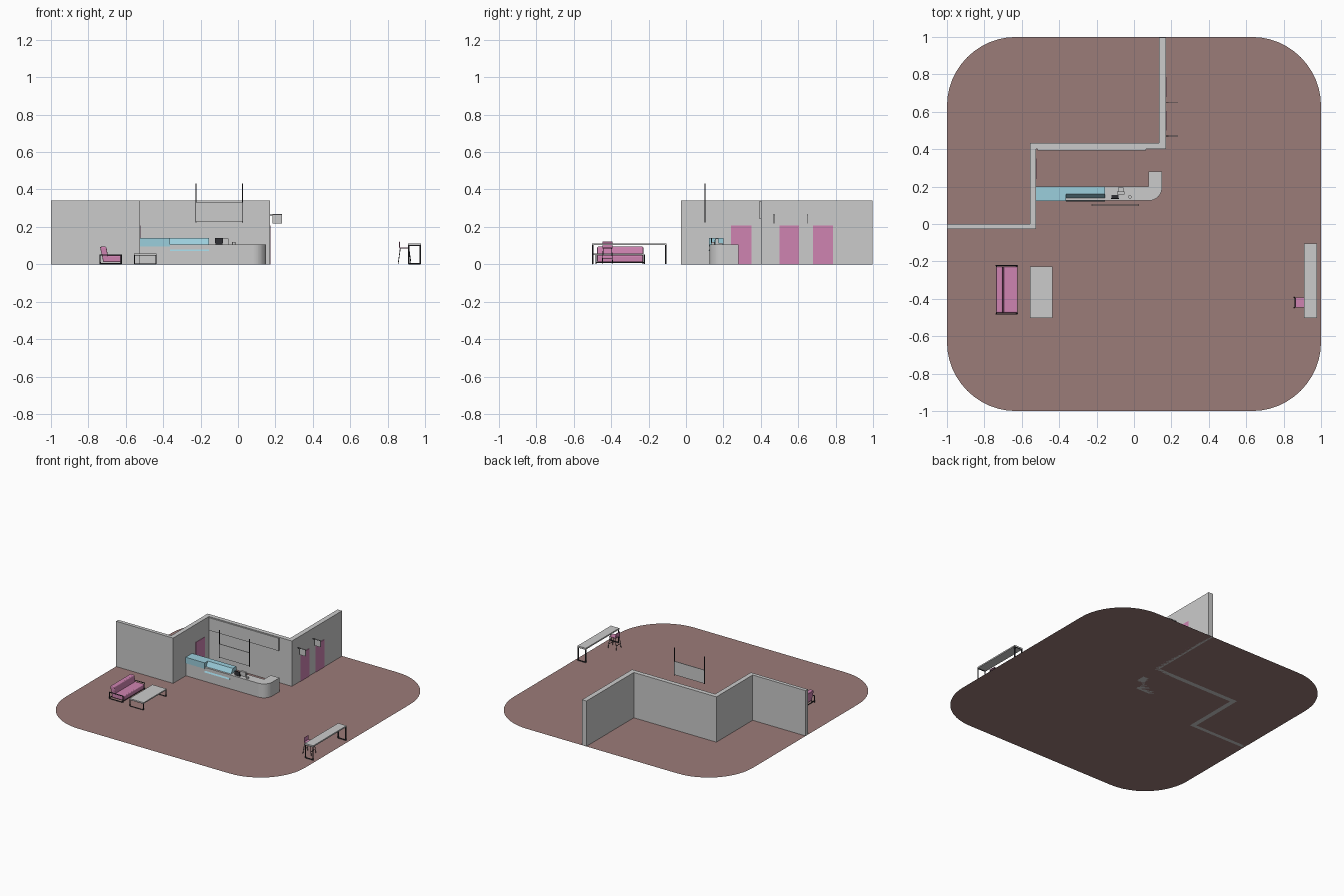
import bpy, bmesh, math
from mathutils import Vector

if "Cube" in bpy.data.objects:
    bpy.data.objects.remove(bpy.data.objects["Cube"])


def material(name, rgb):
    m = bpy.data.materials.new(name)
    m.diffuse_color = (*rgb, 1)
    m.use_nodes = True
    m.node_tree.nodes["Principled BSDF"].inputs["Base Color"].default_value = m.diffuse_color
    return m


FLOOR = material("floor_brown", (0.33, 0.20, 0.19))
PINK = material("pink", (0.62, 0.23, 0.44))
BLUE = material("glass_blue", (0.33, 0.62, 0.72))
DARK = material("dark_metal", (0.03, 0.03, 0.035))


def finish(name, bm, mat=None, bevel=0):
    bmesh.ops.recalc_face_normals(bm, faces=bm.faces)
    me = bpy.data.meshes.new(name)
    bm.to_mesh(me)
    bm.free()
    ob = bpy.data.objects.new(name, me)
    bpy.context.collection.objects.link(ob)
    if mat:
        me.materials.append(mat)
    if bevel:
        mod = ob.modifiers.new("round", 'BEVEL')
        mod.width, mod.segments = bevel, 3
    return ob


def prism(name, pts, depth, mat=None, bevel=0):
    """Extrude a planar outline of 3D points along a vector."""
    bm = bmesh.new()
    face = bm.faces.new([bm.verts.new(p) for p in pts])
    if depth:
        new = bmesh.ops.extrude_face_region(bm, geom=[face])["geom"]
        # keep the starting face as the closing cap
        moved = [v for v in new if isinstance(v, bmesh.types.BMVert)]
        bmesh.ops.translate(bm, verts=moved, vec=depth)
        if not face.is_valid or len(bm.faces) < len(pts) + 2:
            bmesh.ops.holes_fill(bm, edges=bm.edges)
    return finish(name, bm, mat, bevel)


def box(name, x, y, z, mat=None, bevel=0):
    pts = [(x[0], y[0], z[0]), (x[1], y[0], z[0]), (x[1], y[1], z[0]), (x[0], y[1], z[0])]
    return prism(name, pts, (0, 0, z[1] - z[0]), mat, bevel)


def bars(name, paths, r, mat=DARK, sides=8):
    """Straight rods along each polyline, joined in one object."""
    bm = bmesh.new()
    for path in paths:
        for a, b in zip(path, path[1:]):
            a, b = Vector(a), Vector(b)
            d = b - a
            mtx = d.to_track_quat('Z', 'Y').to_matrix().to_4x4()
            mtx.translation = (a + b) / 2
            bmesh.ops.create_cone(bm, cap_ends=True, segments=sides, radius1=r,
                                  radius2=r, depth=d.length + r, matrix=mtx)
    return finish(name, bm, mat)


def arc(cx, cy, r, a0, a1, n=12):
    return [(cx + r * math.cos(math.radians(a0 + (a1 - a0) * i / n)),
             cy + r * math.sin(math.radians(a0 + (a1 - a0) * i / n)), 0) for i in range(n + 1)]


# Rounded floor
R = 0.37
outline = []
for k, (sx, sy) in enumerate([(1, 1), (-1, 1), (-1, -1), (1, -1)]):
    outline += arc(sx * (1 - R), sy * (1 - R), R, 90 * k, 90 * k + 90)
prism("floor", outline, None, FLOOR)

# Stepped wall
wall = [(-1, -0.027), (-0.523, -0.027), (-0.523, 0.4), (0.17, 0.4), (0.17, 0.998),
        (0.133, 0.998), (0.133, 0.433), (-0.557, 0.433), (-0.557, 0), (-1, 0)]
prism("wall", [(x, y, 0) for x, y in wall], (0, 0, 0.342))
box("wall_sign_board", (-0.515, 0.065), (0.392, 0.401), (0.242, 0.338))

# Doors and projecting door signs
box("side_door", (-0.525, -0.52), (0.24, 0.35), (0, 0.208), PINK)
for i, y in enumerate((0.5, 0.68)):
    box(f"door_{i}", (0.168, 0.173), (y, y + 0.105), (0, 0.208), PINK)
    ys = y - 0.029
    box(f"door_sign_{i}", (0.185, 0.235), (ys - 0.002, ys + 0.002), (0.217, 0.268))
    bars(f"door_sign_bracket_{i}", [[(0.168, ys, 0.264), (0.235, ys, 0.264)]], 0.0025)

# Counter with a rounded return
counter = ([(-0.523, 0.125, 0)] + arc(0.08, 0.195, 0.07, -90, 0)
           + [(0.15, 0.28, 0), (0.077, 0.28, 0), (0.077, 0.2, 0), (-0.523, 0.2, 0)])
prism("counter", counter, (0, 0, 0.105))

# Display case: square half and sloped glass half
box("display_case", (-0.523, -0.364), (0.123, 0.201), (0.095, 0.14), BLUE)
slope = [(0.119, 0.07), (0.16, 0.14), (0.201, 0.14), (0.201, 0.095), (0.128, 0.07)]
prism("sloped_display_case", [(-0.364, y, z) for y, z in slope], (0.209, 0, 0), BLUE)

# Counter equipment
box("till_base", (-0.12, -0.082), (0.14, 0.155), (0.105, 0.113), DARK)
box("till_screen", (-0.123, -0.08), (0.135, 0.14), (0.113, 0.141), DARK)
box("machine_body", (-0.092, -0.05), (0.158, 0.175), (0.105, 0.138))
box("machine_tray", (-0.085, -0.057), (0.175, 0.195), (0.105, 0.115))
bars("cup", [[(-0.022, 0.145, 0.106), (-0.022, 0.145, 0.114)]], 0.009, None, 16)

# Hanging menu board
box("menu_board", (-0.225, 0.024), (0.099, 0.104), (0.228, 0.33))
bars("menu_rods", [[(x, 0.1015, 0.225), (x, 0.1015, 0.43)] for x in (-0.225, 0.024)], 0.003)

# Sofa
box("sofa_seat", (-0.705, -0.622), (-0.475, -0.228), (0.012, 0.046), PINK, 0.006)
back = [(-0.72, 0.012), (-0.69, 0.012), (-0.704, 0.094), (-0.738, 0.094)]
prism("sofa_back", [(x, -0.475, z) for x, z in back], (0, 0.247, 0), PINK, 0.006)
loops = [[(-0.738, y, 0.003), (-0.738, y, 0.05), (-0.624, y, 0.05),
          (-0.624, y, 0.003), (-0.738, y, 0.003)] for y in (-0.481, -0.222)]
rails = [[(x, -0.481, 0.01), (x, -0.222, 0.01)] for x in (-0.735, -0.627)]
bars("sofa_frame", loops + rails, 0.003)


# Tables: slab on two loop-shaped ends
def table(name, x, y, h, t, r):
    box(name + "_top", x, y, (h - t, h))
    a, b = x[0] + r, x[1] - r
    ends = [[(a, k, h - t), (a, k, r), (b, k, r), (b, k, h - t), (a, k, h - t)]
            for k in (y[0] + r, y[1] - r)]
    bars(name + "_legs", ends, r)


table("coffee_table", (-0.555, -0.437), (-0.502, -0.228), 0.059, 0.009, 0.0025)
table("bar_table", (0.909, 0.979), (-0.502, -0.103), 0.112, 0.01, 0.004)

# Stool tucked under the bar table
box("stool_seat", (0.862, 0.918), (-0.447, -0.393), (0.085, 0.09), PINK, 0.002)
box("stool_back", (0.862, 0.866), (-0.447, -0.393), (0.09, 0.121), PINK, 0.0015)
legs = [[(sx, y, 0.087), (fx, y + dy, 0.002)]
        for sx, fx in ((0.868, 0.856), (0.914, 0.925)) for y, dy in ((-0.442, -0.006), (-0.398, 0.006))]
rest = [[(0.86, -0.446, 0.03), (0.86, -0.394, 0.03)], [(0.921, -0.446, 0.03), (0.921, -0.394, 0.03)]]
bars("stool_legs", legs + rest, 0.002)
